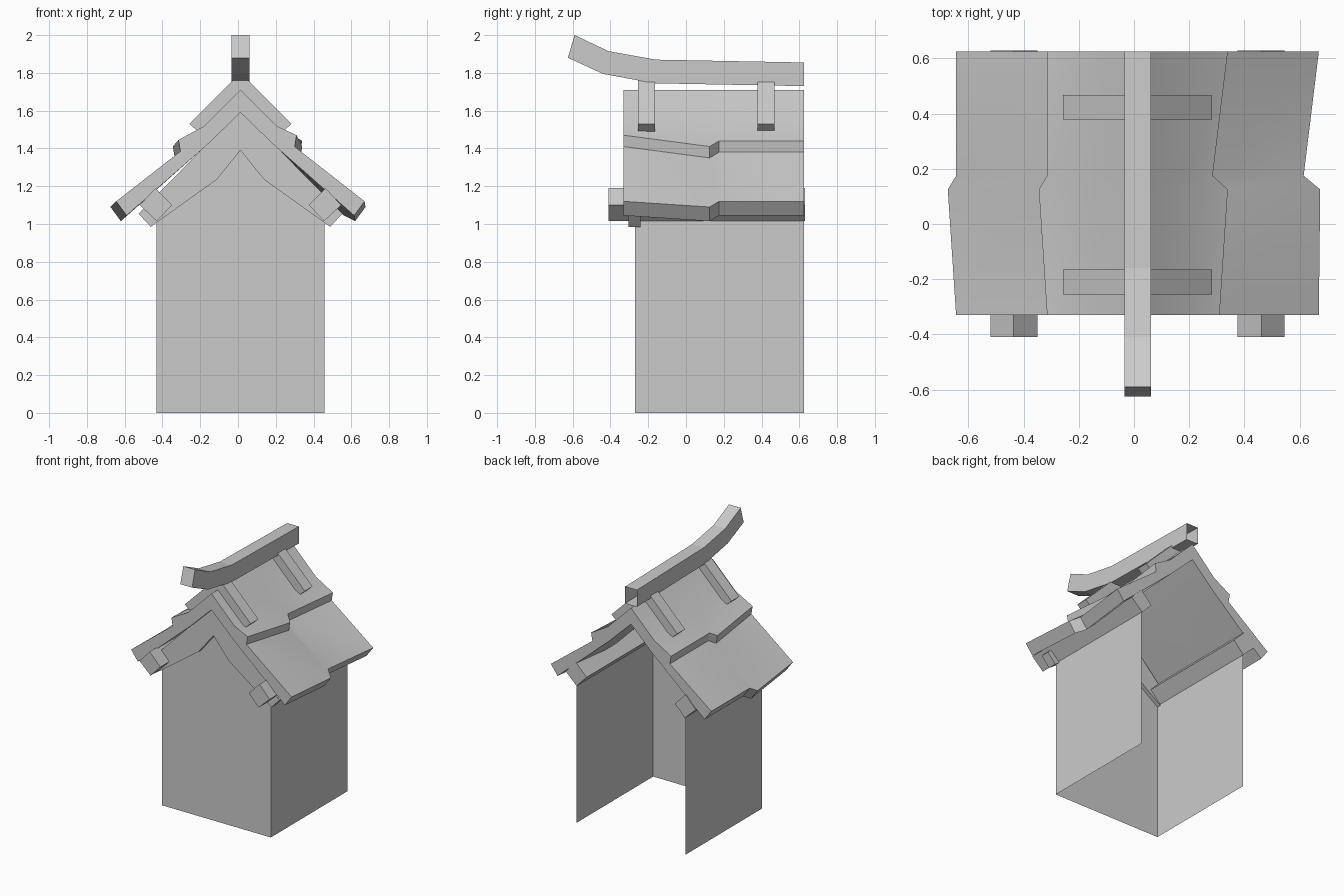
import bpy
import bmesh
import math

default_cube = bpy.data.objects.get("Cube")
if default_cube:
    bpy.data.objects.remove(default_cube, do_unlink=True)

GREY = (0.6, 0.6, 0.6, 1)
grey = bpy.data.materials.new("plain grey")
grey.use_nodes = True
grey.diffuse_color = GREY
grey.node_tree.nodes["Principled BSDF"].inputs["Base Color"].default_value = GREY

MID = 0.013      # centre plane of the building
BACK = 0.625


def loft(name, rings, front=True, back=True):
    """Skin a series of matching closed rings of 3D points, with optional caps."""
    bm = bmesh.new()
    rows = [[bm.verts.new(p) for p in ring] for ring in rings]
    n = len(rows[0])
    for a, b in zip(rows, rows[1:]):
        for i in range(n):
            j = (i + 1) % n
            bm.faces.new((a[i], a[j], b[j], b[i]))
    if front:
        bm.faces.new(rows[0])
    if back:
        bm.faces.new(rows[-1][::-1])
    bmesh.ops.recalc_face_normals(bm, faces=bm.faces)
    mesh = bpy.data.meshes.new(name)
    bm.to_mesh(mesh)
    bm.free()
    mesh.materials.append(grey)
    obj = bpy.data.objects.new(name, mesh)
    bpy.context.collection.objects.link(obj)
    return obj


def along_y(name, profile, y0, y1):
    return loft(name, [[(x, y, z) for x, z in profile] for y in (y0, y1)])


def gable(top, bottom):
    """Closed symmetric chevron from right-hand top and bottom half profiles."""
    half = top + bottom[::-1]
    left = [(-x, z) for x, z in half]
    k = len(top)
    ring = left[:0:-1][len(bottom) - 1:] + top + bottom[::-1] + left[k:-1][::-1]
    return [(MID + x, z) for x, z in ring]


# Walls: front with gable and two sides, open at the back and underneath
bm = bmesh.new()
HALF, FRONT, TOP = 0.445, -0.27, 1.1
front_pts = [(-HALF, 0), (HALF, 0), (HALF, TOP), (0, 1.5), (-HALF, TOP)]
fv = [bm.verts.new((MID + x, FRONT, z)) for x, z in front_pts]
bm.faces.new(fv)
for low, high, flip in ((fv[1], fv[2], False), (fv[0], fv[4], True)):
    b0, b1 = [bm.verts.new((v.co.x, BACK, v.co.z)) for v in (low, high)]
    side = [low, b0, b1, high]
    bm.faces.new(side[::-1] if flip else side)
wall_mesh = bpy.data.meshes.new("walls")
bm.to_mesh(wall_mesh)
bm.free()
wall_mesh.materials.append(grey)
bpy.context.collection.objects.link(bpy.data.objects.new("walls", wall_mesh))

# Roof: stations along y, each with uneven step and eave positions (x, z)
stations = [-0.33, 0.125, 0.175, BACK]
right_step = [(0.31, 1.47), (0.34, 1.41), (0.285, 1.44), (0.34, 1.44)]
right_eave = [(0.67, 1.12), (0.675, 1.09), (0.615, 1.12), (0.67, 1.12)]
left_step = [(0.315, 1.445), (0.345, 1.41), (0.315, 1.44), (0.315, 1.44)]
left_eave = [(0.645, 1.12), (0.675, 1.09), (0.645, 1.12), (0.645, 1.12)]


def roof_side(step, eave, shift):
    (sx, sz), (ex, ez) = step, eave
    return [(0.19 + shift, 1.52), (sx, sz), (sx - 0.01, sz - 0.06), (ex, ez),
            (ex - 0.055, ez - 0.075), (0.17 + shift, 1.425)]


rings = []
for i, y in enumerate(stations):
    right = roof_side(right_step[i], right_eave[i], MID)
    left = [(-x, z) for x, z in roof_side(left_step[i], left_eave[i], -MID)]
    ring = [(MID, 1.71)] + right + [(MID, 1.59)] + left[::-1]
    rings.append([(x, y, z) for x, z in ring])
roof = loft("roof", rings)

# Barge board under the front of the roof
board = gable([(0, 1.6), (0.17, 1.43), (0.54, 1.055)],
              [(0, 1.39), (0.125, 1.235), (0.475, 0.985)])
along_y("barge_board", board, -0.305, -0.24)

# Diamond-set eave beams
for name, s in (("left_eave_beam", 1), ("right_eave_beam", -1)):
    diamond = [(0.362, 1.1), (0.45, 1.19), (0.533, 1.1), (0.443, 1.015)]
    along_y(name, [(MID + s * x, z) for x, z in diamond], -0.41, BACK + 0.004)

# Saddle straps over the roof
strap = gable([(0, 1.8), (0.27, 1.53)], [(0, 1.69), (0.22, 1.485)])
for name, y in (("front_strap", -0.255), ("back_strap", 0.378)):
    along_y(name, strap, y, y + 0.09)

# Upswept ridge beam, hollow at the back end
top = [(-0.59, 2.0), (-0.41, 1.915), (-0.16, 1.87), (BACK, 1.855)]
bottom = [(-0.625, 1.88), (-0.44, 1.795), (-0.17, 1.745), (BACK, 1.73)]
W = 0.048
loft("ridge_beam", [[(MID - W, ty, tz), (MID + W, ty, tz),
                     (MID + W, by, bz), (MID - W, by, bz)]
                    for (ty, tz), (by, bz) in zip(top, bottom)], back=False)

# Soften the gentle bends of the roof only
bpy.ops.object.select_all(action='DESELECT')
roof.select_set(True)
bpy.context.view_layer.objects.active = roof
bpy.ops.object.shade_smooth_by_angle(angle=math.radians(30))
